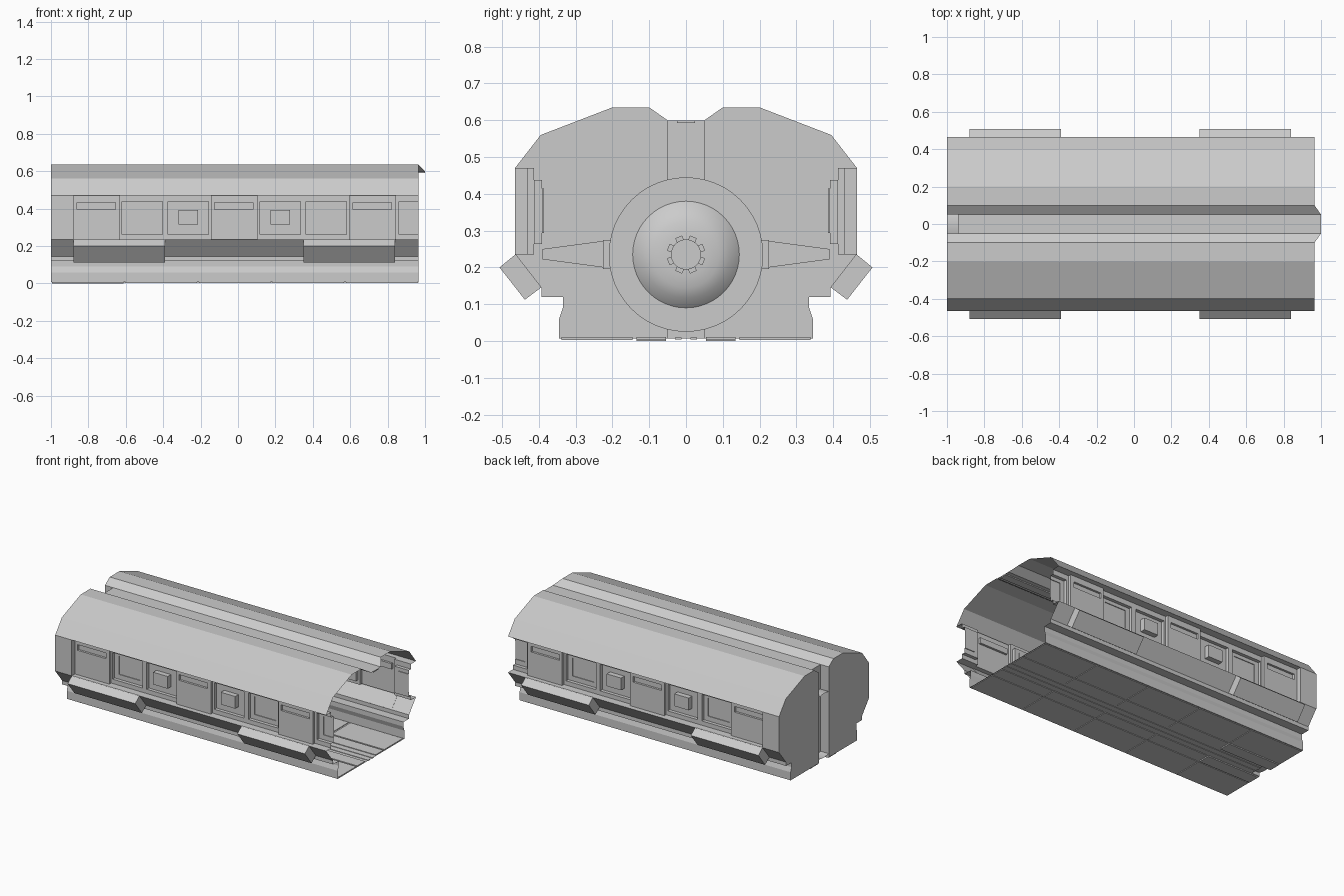
import bpy, bmesh, math
from mathutils import Matrix

if "Cube" in bpy.data.objects:
    bpy.data.objects.remove(bpy.data.objects["Cube"])

END = 0.965   # open end of the shell
BACK = -1.0   # closed end of the shell
CUT = -0.94   # depth of the slot in the end wall


def build(name, quads, mirror=True):
    """Object from a list of polygons, mirrored across y when asked."""
    bm = bmesh.new()
    for q in quads:
        bm.faces.new([bm.verts.new(p) for p in q])
    bmesh.ops.remove_doubles(bm, verts=bm.verts, dist=0.0002)
    bmesh.ops.recalc_face_normals(bm, faces=bm.faces)
    me = bpy.data.meshes.new(name)
    bm.to_mesh(me)
    bm.free()
    ob = bpy.data.objects.new(name, me)
    bpy.context.collection.objects.link(ob)
    if mirror:
        m = ob.modifiers.new("Mirror", 'MIRROR')
        m.use_axis = (False, True, False)
    return ob


def sweep(profile, x0, x1):
    return [[(x0, *a), (x1, *a), (x1, *b), (x0, *b)]
            for a, b in zip(profile, profile[1:])]


def prism(profile, x0, x1):
    """Closed solid from a y-z outline run along x."""
    return (sweep(profile + profile[:1], x0, x1)
            + [[(x, *p) for p in profile] for x in (x0, x1)])


def box(x0, x1, y0, y1, z0, z1):
    return prism([(y0, z0), (y1, z0), (y1, z1), (y0, z1)], x0, x1)


# Shell cross-section, one half
LOWER = [(0.05, 0.007), (0.345, 0.007), (0.345, 0.06), (0.335, 0.09), (0.335, 0.12),
         (0.393, 0.12), (0.393, 0.145), (0.465, 0.235)]
UPPER = [(0.465, 0.47), (0.395, 0.56), (0.2, 0.635), (0.1, 0.635)]

build("lower_hull", sweep(LOWER, BACK, END))
build("roof", sweep(UPPER, BACK, END))
build("roof_groove_side", [[(BACK, 0.1, 0.635), (END, 0.1, 0.635), (1, 0.05, 0.6), (BACK, 0.05, 0.6)]])
build("roof_groove_bottom", sweep([(-0.05, 0.6), (0.05, 0.6)], CUT, 1), False)
build("roof_rail", box(CUT, 1, -0.025, 0.025, 0.592, 0.599), False)
build("floor_centre", sweep([(-0.05, 0.007), (0.05, 0.007)], CUT, END), False)

# End wall with a full-height slot
build("end_wall", [[(BACK, *p) for p in LOWER + UPPER + [(0.05, 0.6)]],
                   [(BACK, 0.05, 0.007), (CUT, 0.05, 0.007), (CUT, 0.05, 0.6), (BACK, 0.05, 0.6)]])
build("end_wall_slot_back", [[(CUT, -0.05, 0.007), (CUT, 0.05, 0.007),
                              (CUT, 0.05, 0.6), (CUT, -0.05, 0.6)]], False)

# Side walls: recessed panels, each a chain of nested rectangles
WALL, SLOT_Y, WIN_Y = 0.465, 0.432, 0.413
Z0, Z1 = 0.235, 0.47


def rect(x0, x1, z0, z1, y):
    x1 = min(x1, END)
    return [(x0, y, z0), (x1, y, z0), (x1, y, z1), (x0, y, z1)]


def cell(x0, x1, y, loops):
    out = [[(x0, WALL, z), (x1, WALL, z), (x1, y, z), (x0, y, z)] for z in (Z0, Z1)]
    chain = [rect(x0, x1, Z0, Z1, y)] + loops
    for a, b in zip(chain, chain[1:]):
        for i in range(4):
            j = (i + 1) % 4
            if i == 1 and a[1][0] == b[1][0] == END:
                continue   # the last window is cut open by the end
            if a[i] != b[i]:
                out.append([a[i], a[j], b[j], b[i]])
    return out + [chain[-1]]


def slot_panel(x):
    r = (x + 0.02, x + 0.225, 0.395, 0.432)
    return cell(x, x + 0.25, SLOT_Y, [rect(*r, SLOT_Y), rect(*r, 0.418)])


def window(x0, x1, cx, big):
    hw, hz = (0.108, 0.087)
    o = (cx - hw, cx + hw, 0.35 - hz, 0.35 + hz)
    iw, ih, iy = (0.078, 0.06, 0.386) if big else (0.052, 0.04, 0.425)
    n = (cx - iw, cx + iw, 0.354 - ih, 0.354 + ih)
    return cell(x0, x1, WIN_Y, [rect(*o, WIN_Y), rect(*o, 0.391), rect(*n, 0.391), rect(*n, iy)])


def step(x, ya, yb):
    return [[(x, ya, Z0), (x, yb, Z0), (x, yb, Z1), (x, ya, Z1)]]


wall = [rect(BACK, -0.88, Z0, Z1, WALL)] + step(-0.88, WALL, SLOT_Y)
for x in (-0.88, -0.145, 0.595):
    wall += slot_panel(x) + step(x + 0.25, SLOT_Y, WIN_Y)
for x in (-0.145, 0.595):
    wall += step(x, SLOT_Y, WIN_Y)
wall += window(-0.63, -0.388, -0.512, True) + window(-0.388, -0.145, -0.265, False)
wall += window(0.105, 0.35, 0.225, False) + window(0.35, 0.595, 0.472, True)
wall += window(0.845, END, 0.97, True)
build("side_wall", wall)

# Slanted side pods
POD = [(0.463, 0.236), (0.507, 0.2), (0.438, 0.112), (0.393, 0.146)]
build("side_pods", prism(POD, -0.88, -0.39) + prism(POD, 0.35, 0.84))

# Floor plates with narrow seams
plates = []
n = 5
w = (END - BACK) / n
for i in range(n):
    a, b = BACK + i * w + 0.006, BACK + (i + 1) * w - 0.006
    low = 0.0 if i == 0 else 0.003
    plates += box(a, b, 0.055, 0.135, low, 0.011) + box(a, b, 0.145, 0.338, 0.003, 0.011)
build("floor_plates", plates)
build("floor_rails", box(CUT, END, 0.012, 0.03, 0.004, 0.01))

# Round hatch on the inside of the end wall
CZ = 0.235


def lathe(name, profile, seg=48):
    quads = []
    ang = [2 * math.pi * i / seg for i in range(seg + 1)]

    def pt(r, x, t):
        return (x, r * math.cos(t), CZ + r * math.sin(t))
    for (r0, x0), (r1, x1) in zip(profile, profile[1:]):
        for t, u in zip(ang, ang[1:]):
            quads.append([pt(r0, x0, t), pt(r0, x0, u), pt(r1, x1, u), pt(r1, x1, t)])
    r, x = profile[-1]
    quads.append([pt(r, x, t) for t in ang[:-1]])
    ob = build(name, quads, False)
    bpy.context.view_layer.objects.active = ob
    ob.select_set(True)
    bpy.ops.object.shade_smooth_by_angle(angle=math.radians(25))
    ob.select_set(False)


lathe("hatch_disc", [(0.21, BACK), (0.21, -0.93)])
lathe("hatch_dome", [(0.145, -0.93), (0.118, -0.905), (0.09, -0.895), (0.06, -0.89)])
lathe("hatch_hub", [(0.041, -0.89), (0.041, -0.875)], 32)
build("hub_ridge", box(-0.875, -0.871, -0.002, 0.002, CZ - 0.04, CZ + 0.04), False)

# Teeth around the hub
for i in range(8):
    tooth = build("hub_tooth", box(-0.892, -0.88, 0.039, 0.052, -0.01, 0.01), False)
    tooth.data.transform(Matrix.Translation((0, 0, CZ))
                         @ Matrix.Rotation(math.radians(22.5 + 45 * i), 4, 'X'))

# Tapered arms holding the hatch
build("hatch_arms", prism([(0.2, 0.195), (0.225, 0.195), (0.225, 0.275), (0.2, 0.275)], BACK, -0.94)
      + prism([(0.225, 0.2), (0.39, 0.222), (0.39, 0.25), (0.225, 0.272)], BACK, -0.96))
